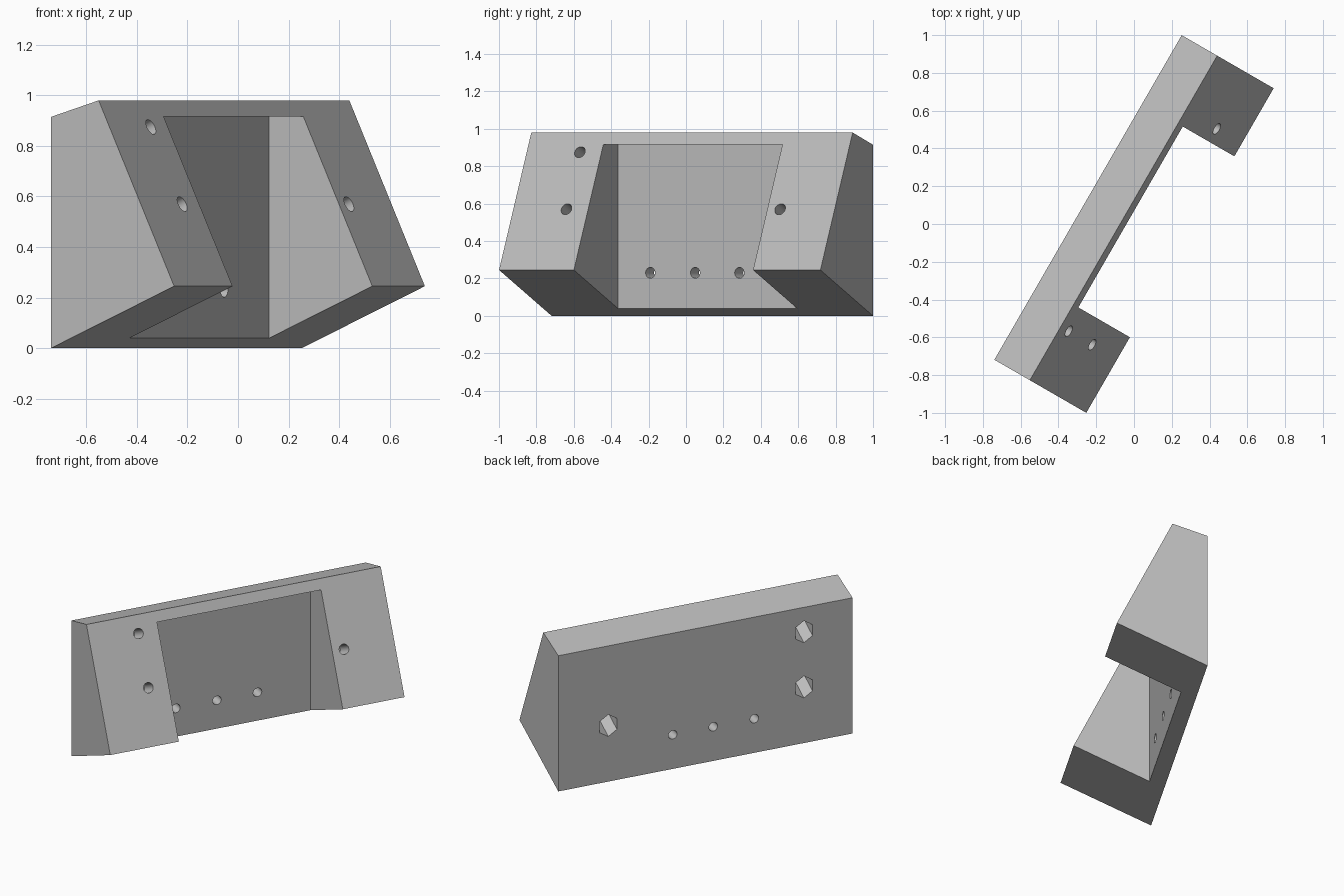
import bpy, bmesh, math
from mathutils import Matrix, Vector

if "Cube" in bpy.data.objects:
    bpy.data.objects.remove(bpy.data.objects["Cube"])

HALF = 0.992                      # half length of the bracket (local y)
BACK, NOSE = -0.281, 0.281        # depth limits (local x)
RIDGE = Vector((-0.064, 0, 0.98))
TIP = Vector((NOSE, 0, 0.245))
slope = (TIP - RIDGE).normalized()
normal = Vector((-slope.z, 0, slope.x))   # outward from the sloping front

grey = bpy.data.materials.new("plain grey")
grey.use_nodes = True
grey.diffuse_color = (0.5, 0.5, 0.5, 1)
grey.node_tree.nodes["Principled BSDF"].inputs["Base Color"].default_value = (0.5, 0.5, 0.5, 1)


def to_object(name, bm):
    bmesh.ops.recalc_face_normals(bm, faces=bm.faces)
    mesh = bpy.data.meshes.new(name)
    bm.to_mesh(mesh)
    bm.free()
    mesh.materials.append(grey)
    obj = bpy.data.objects.new(name, mesh)
    bpy.context.collection.objects.link(obj)
    return obj


def prism(name, profile, y0, y1):
    """Depth/height profile extruded along the length."""
    bm = bmesh.new()
    face = bm.faces.new([bm.verts.new((x, y0, z)) for x, z in profile])
    out = bmesh.ops.extrude_face_region(bm, geom=[face])
    verts = [v for v in out["geom"] if isinstance(v, bmesh.types.BMVert)]
    bmesh.ops.translate(bm, verts=verts, vec=(0, y1 - y0, 0))
    return to_object(name, bm)


def rod(name, start, end, radius, sides):
    """Cylinder between two points lying in one depth/height plane."""
    axis = end - start
    turn = Matrix.Rotation(math.atan2(axis.x, axis.z), 4, "Y")
    spin = Matrix.Rotation(math.pi / 6, 4, "Z")
    bm = bmesh.new()
    bmesh.ops.create_cone(bm, cap_ends=True, segments=sides, radius1=radius, radius2=radius,
                          depth=axis.length,
                          matrix=Matrix.Translation((start + end) / 2) @ turn @ spin)
    return to_object(name, bm)


def cut(body, cutter):
    cutter.hide_render = True
    mod = body.modifiers.new("cut", "BOOLEAN")
    mod.operation = "DIFFERENCE"
    mod.solver = "EXACT"
    mod.object = cutter
    bpy.context.view_layer.objects.active = body
    bpy.ops.object.modifier_apply(modifier=mod.name)
    bpy.data.objects.remove(cutter)


# Wedge-shaped body
body = prism("wedge_bracket", [(BACK, 0), (BACK, 0.915), (RIDGE.x, RIDGE.z), (TIP.x, TIP.z)],
             -HALF, HALF)

# Open pocket between the two end blocks
cut(body, prism("pocket_cutter", [(-0.19, -0.5), (-0.19, 0.917), (1, 0.917), (1, -0.5)],
                -0.53, 0.576))

# Screw holes square to the sloping front, with hexagonal nut sockets from the back
for y, z in ((-0.664, 0.875), (-0.664, 0.57), (0.655, 0.57)):
    mouth = RIDGE + slope * ((z - RIDGE.z) / slope.z) + Vector((0, y, 0))
    cut(body, rod("screw_hole_cutter", mouth - normal * 0.8, mouth + normal * 0.2, 0.032, 32))
    cut(body, rod("nut_socket_cutter", mouth - normal * 0.8, mouth - normal * 0.14, 0.067, 6))

# Row of small holes through the thin back wall
for y in (-0.33, -0.053, 0.22):
    cut(body, rod("wall_hole_cutter", Vector((-0.5, y, 0.23)), Vector((0, y, 0.23)), 0.029, 32))

# Turn to its standing direction and keep hard edges
body.data.transform(Matrix.Rotation(-math.pi / 6, 4, "Z"))
bpy.ops.object.select_all(action="DESELECT")
body.select_set(True)
bpy.context.view_layer.objects.active = body
bpy.ops.object.shade_smooth_by_angle(angle=math.radians(30))
